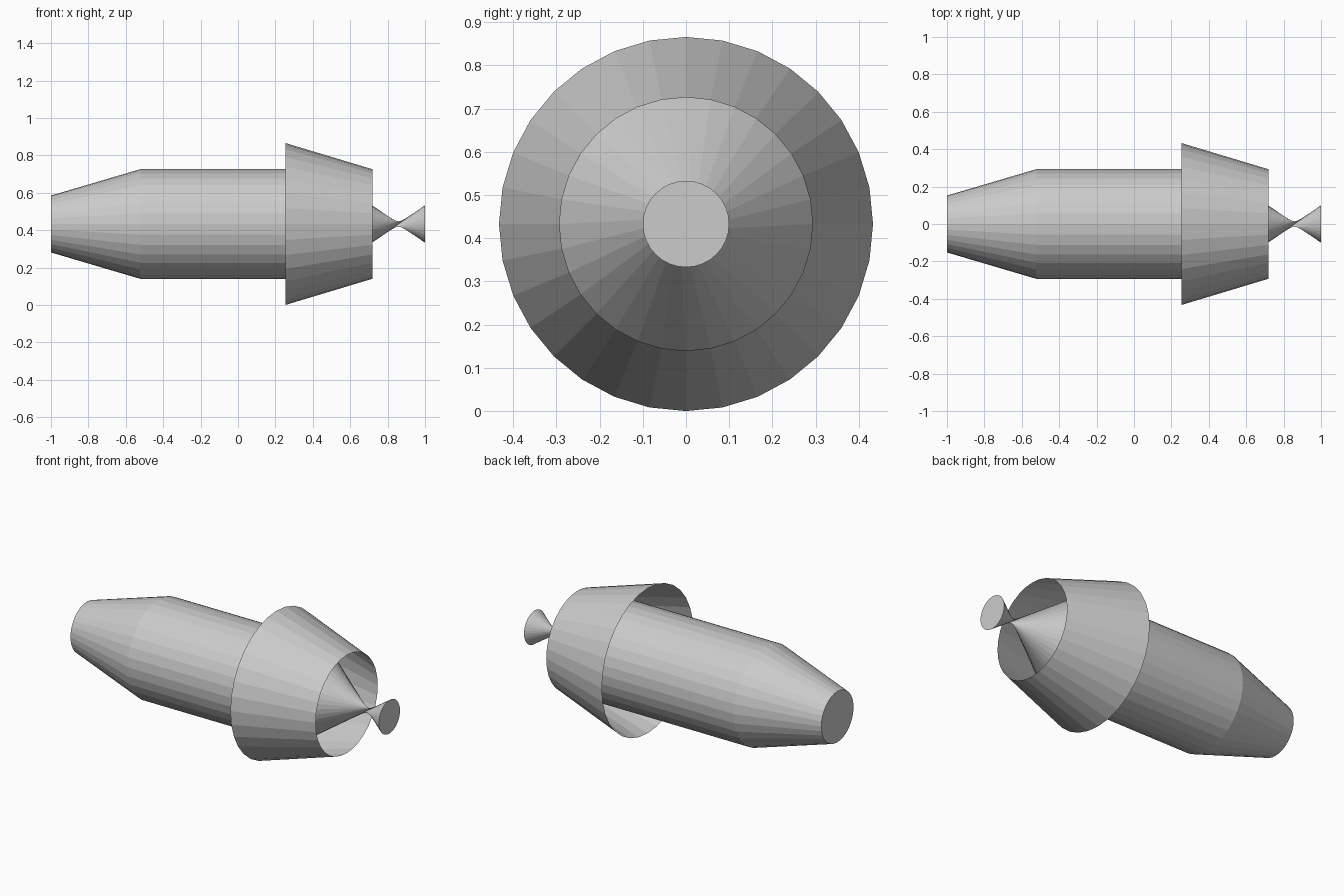
import bpy, bmesh, math

if "Cube" in bpy.data.objects:
    bpy.data.objects.remove(bpy.data.objects["Cube"])

SIDES = 32
AXIS_Z = 0.433


def ring(bm, x, r):
    """Ring of vertices around the long axis, first one at the top."""
    step = 2 * math.pi / SIDES
    return [bm.verts.new((x, r * math.sin(i * step), AXIS_Z + r * math.cos(i * step)))
            for i in range(SIDES)]


def skin(bm, rings):
    """Join consecutive rings with straight quads."""
    for a, b in zip(rings, rings[1:]):
        for i in range(SIDES):
            j = (i + 1) % SIDES
            bm.faces.new((a[i], a[j], b[j], b[i]))


def finish(bm, name):
    bmesh.ops.recalc_face_normals(bm, faces=bm.faces)
    mesh = bpy.data.meshes.new(name)
    bm.to_mesh(mesh)
    bm.free()
    obj = bpy.data.objects.new(name, mesh)
    bpy.context.collection.objects.link(obj)
    return obj


# Main body: tapered end, straight barrel, twisted tail pinching to a flared disc
bm = bmesh.new()
end, shoulder, base = [ring(bm, x, r) for x, r in
                       ((-1.0, 0.152), (-0.523, 0.293), (0.44, 0.293))]
tip = ring(bm, 1.0, 0.1)
skin(bm, [end, shoulder, base])
half = SIDES // 2
for i in range(SIDES):
    near, far = tip[(i + half - 1) % SIDES], tip[(i + half) % SIDES]
    bm.faces.new((base[i], far, near))
    bm.faces.new((base[i], base[(i + 1) % SIDES], far))
bm.faces.new(end)
bm.faces.new(tip)
# The tail crosses itself at the pinch, so its normals follow the barrel
finish(bm, "body_with_pinched_tail")

# Shroud: thin open cone around the tail
bm = bmesh.new()
skin(bm, [ring(bm, 0.253, 0.433), ring(bm, 0.718, 0.293)])
finish(bm, "tail_shroud")
